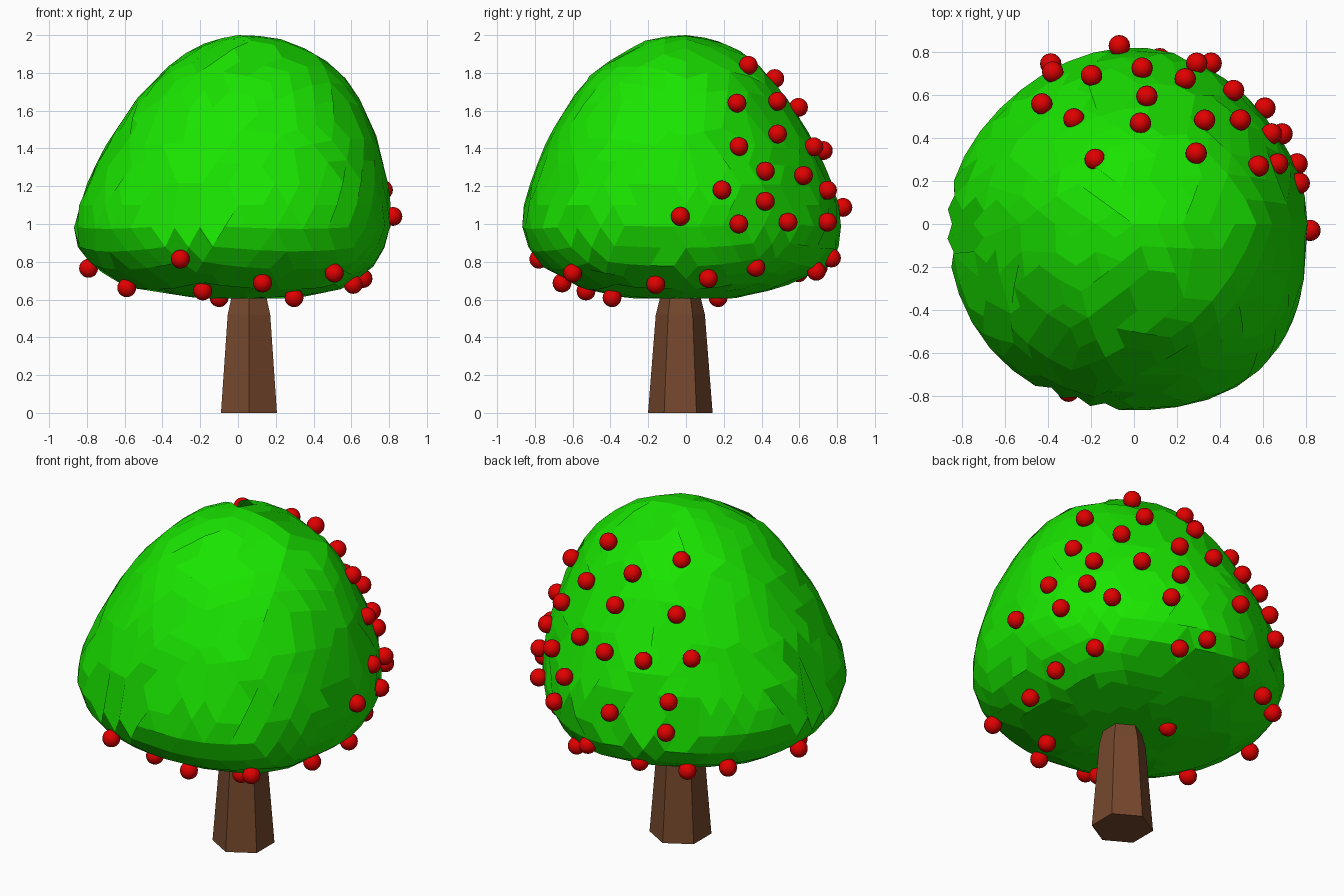
import bpy, bmesh, math
from mathutils import Vector

if "Cube" in bpy.data.objects:
    bpy.data.objects.remove(bpy.data.objects["Cube"])


def material(name, rgb):
    m = bpy.data.materials.new(name)
    m.diffuse_color = (*rgb, 1)
    m.use_nodes = True
    m.node_tree.nodes["Principled BSDF"].inputs["Base Color"].default_value = m.diffuse_color
    return m


def add_object(name, bm, mat):
    me = bpy.data.meshes.new(name)
    bm.to_mesh(me)
    bm.free()
    me.materials.append(mat)
    ob = bpy.data.objects.new(name, me)
    bpy.context.collection.objects.link(ob)
    return ob


leaf = material("leaf green", (0.010, 0.78, 0.0))
bark = material("bark brown", (0.178, 0.064, 0.026))
red = material("berry red", (0.75, 0.0, 0.0))

# Canopy outline: height, then reach to the left, right, front and back
PROFILE = [
    (0.605, 0.20, 0.30, 0.30, 0.25), (0.66, 0.58, 0.57, 0.56, 0.50),
    (0.77, 0.765, 0.715, 0.755, 0.75), (0.90, 0.865, 0.79, 0.86, 0.82),
    (1.04, 0.875, 0.815, 0.875, 0.825), (1.22, 0.80, 0.795, 0.825, 0.775),
    (1.45, 0.685, 0.74, 0.735, 0.67), (1.66, 0.54, 0.645, 0.61, 0.54),
    (1.80, 0.41, 0.55, 0.50, 0.43), (1.90, 0.29, 0.42, 0.35, 0.32),
    (1.975, 0.14, 0.25, 0.21, 0.17), (2.0, 0.0, 0.08, 0.06, 0.02)]
CENTRE = Vector((0, 0, 1.1))


def reach(z, az):
    """Horizontal radius of the canopy at a height and azimuth."""
    if z <= PROFILE[0][0] or z >= PROFILE[-1][0]:
        return 0
    for a, b in zip(PROFILE, PROFILE[1:]):
        if z <= b[0]:
            t = (z - a[0]) / (b[0] - a[0])
            left, right, front, back = (p + (q - p) * t for p, q in zip(a[1:], b[1:]))
            break
    c, s = math.cos(az), math.sin(az)
    rx, ry = (right if c > 0 else left), (back if s > 0 else front)
    bulge = -0.03 if s > 0 else (0.07 if c > 0 else 0.02)
    r = 1 / math.sqrt((c / max(rx, 1e-4)) ** 2 + (s / max(ry, 1e-4)) ** 2)
    return r * (1 + bulge * math.sin(2 * az) ** 2)


# Canopy: faceted ball pushed out along rays to the outline
bm = bmesh.new()
bmesh.ops.create_icosphere(bm, subdivisions=4, radius=1)
for v in bm.verts:
    d = v.co.normalized()
    az, flat = math.atan2(d.y, d.x), math.hypot(d.x, d.y)
    lo, hi = 0.0, 1.5
    for _ in range(40):
        mid = (lo + hi) / 2
        if mid * flat <= reach(CENTRE.z + mid * d.z, az):
            lo = mid
        else:
            hi = mid
    if flat < 1e-4:
        lo = 0.9 if d.z > 0 else 0.495
    v.co = CENTRE + d * lo
bmesh.ops.dissolve_limit(bm, angle_limit=math.radians(7), verts=bm.verts, edges=bm.edges)
bmesh.ops.recalc_face_normals(bm, faces=bm.faces)
canopy = add_object("canopy", bm, leaf)

# Trunk: tapered six-sided post, corner to the front
bm = bmesh.new()
rings = []
for z, r in [(0, 0.171), (0.52, 0.13), (0.60, 0.11), (0.72, 0.085)]:
    rings.append([bm.verts.new((0.058 + r * math.cos(math.radians(30 + 60 * i)),
                                -0.03 + r * math.sin(math.radians(30 + 60 * i)), z))
                  for i in range(6)])
for a, b in zip(rings, rings[1:]):
    for i in range(6):
        j = (i + 1) % 6
        bm.faces.new((a[i], a[j], b[j], b[i]))
bm.faces.new(rings[0][::-1])
bm.faces.new(rings[-1])
add_object("trunk", bm, bark)

# Berries: on the back and right of the crown, then around the underside
UPPER = [
    (0.29, 0.33, 1.84), (-0.18, 0.30, 1.84), (0.03, 0.47, 1.77), (-0.28, 0.49, 1.61),
    (0.34, 0.50, 1.66), (0.58, 0.27, 1.64), (0.06, 0.60, 1.62), (0.50, 0.49, 1.48),
    (0.67, 0.28, 1.41), (0.64, 0.42, 1.28), (0.77, 0.19, 1.18), (0.69, 0.42, 1.12),
    (0.82, -0.03, 1.04), (0.76, 0.28, 1.00), (0.61, 0.54, 1.01), (0.47, 0.63, 1.26),
    (0.24, 0.68, 1.41), (0.04, 0.75, 1.40), (-0.20, 0.70, 1.39), (0.36, 0.75, 1.01),
    (0.29, 0.75, 1.18), (-0.07, 0.84, 1.09), (-0.43, 0.56, 1.41), (-0.38, 0.71, 1.19),
    (-0.39, 0.75, 1.02)]
LOWER = [
    (0.12, 0.77, 0.82), (0.25, 0.69, 0.75), (-0.18, 0.70, 0.77), (-0.43, 0.60, 0.73),
    (-0.64, 0.49, 0.73), (0.59, 0.37, 0.77), (0.67, 0.12, 0.70), (0.61, -0.16, 0.68),
    (0.51, -0.60, 0.74), (0.13, -0.66, 0.68), (0.30, -0.39, 0.61), (-0.10, 0.17, 0.61),
    (-0.19, -0.54, 0.60), (-0.32, -0.82, 0.78), (-0.59, -0.24, 0.66), (-0.82, 0.05, 0.73)]
bm = bmesh.new()
for p in map(Vector, UPPER + LOWER):
    ok, near, normal, _ = canopy.closest_point_on_mesh(p)
    gap = (p - near).dot(normal)
    p = near + normal * min(max(gap, -0.008), 0.03)   # seat each berry in the leaves
    ball = bmesh.ops.create_uvsphere(bm, u_segments=16, v_segments=10, radius=0.05)
    bmesh.ops.translate(bm, verts=ball["verts"], vec=p)
for f in bm.faces:
    f.smooth = True
add_object("berries", bm, red)
